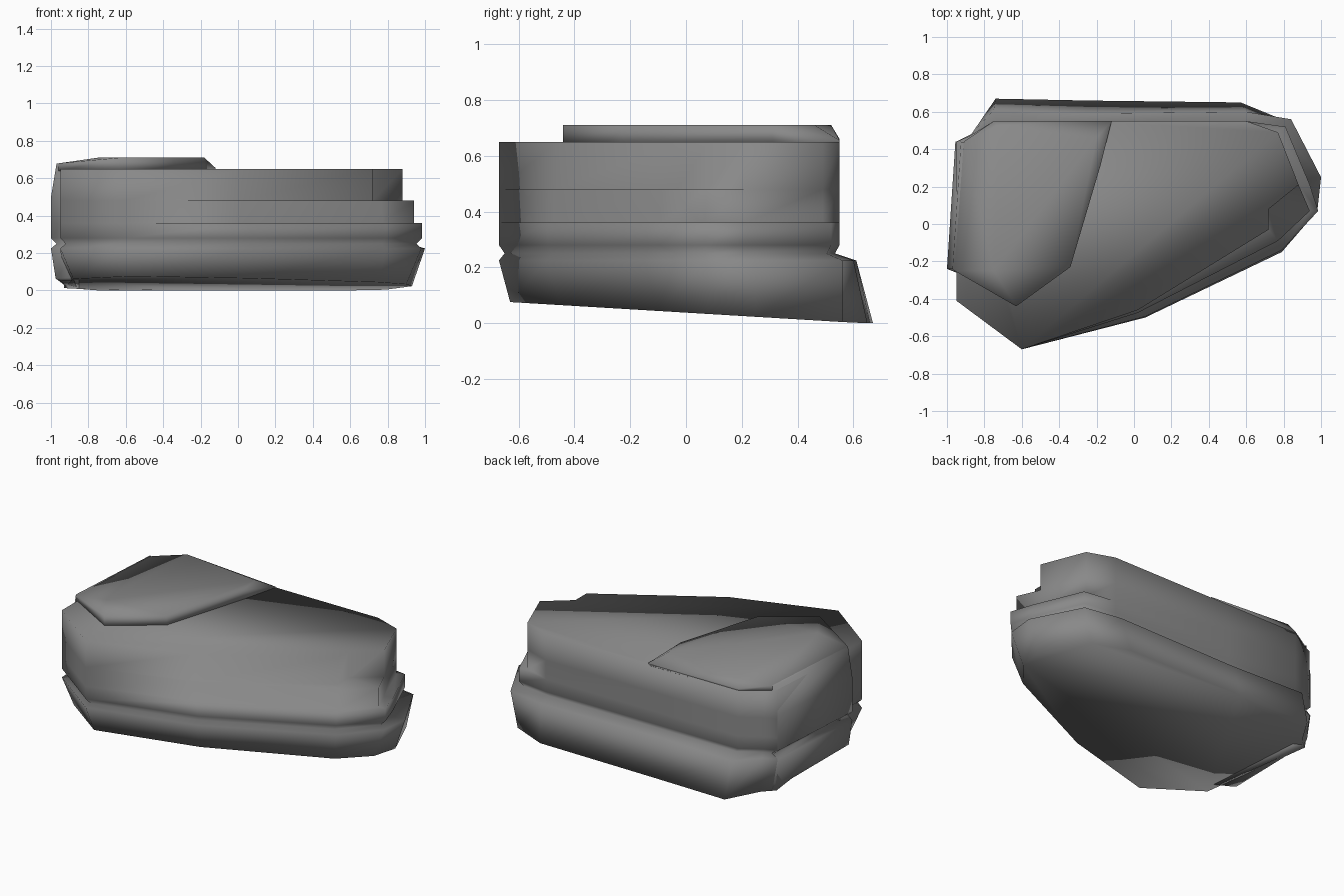
import bpy, bmesh, math

if "Cube" in bpy.data.objects:
    bpy.data.objects.remove(bpy.data.objects["Cube"])

stone = bpy.data.materials.new("dark_stone")
stone.diffuse_color = (.25, .25, .25, 1)
stone.use_nodes = True
stone.node_tree.nodes["Principled BSDF"].inputs["Base Color"].default_value = stone.diffuse_color


def finish(name, bm):
    bmesh.ops.remove_doubles(bm, verts=bm.verts[:], dist=.0005)
    bmesh.ops.recalc_face_normals(bm, faces=bm.faces[:])
    me = bpy.data.meshes.new(name)
    bm.to_mesh(me)
    bm.free()
    me.materials.append(stone)
    ob = bpy.data.objects.new(name, me)
    bpy.context.collection.objects.link(ob)
    for p in me.polygons:
        p.use_smooth = True
    return ob


def loft(name, rings):
    """Skin a stack of 3D rings with equal point counts and cap both ends."""
    bm = bmesh.new()
    loops = [[bm.verts.new(p) for p in r] for r in rings]
    n = len(rings[0])
    for a, b in zip(loops, loops[1:]):
        for i in range(n):
            j = (i + 1) % n
            bm.faces.new((a[i], a[j], b[j], b[i]))
    bm.faces.new(loops[0][::-1])
    bm.faces.new(loops[-1])
    return finish(name, bm)


def at(outline, z):
    return [(x, y, z) for x, y in outline]


def changed(outline, edits):
    return [edits.get(i, p) for i, p in enumerate(outline)]


def floor_z(y):
    return max(0, .038 - .06 * y)


# Plan outlines, counter-clockwise from the front-left corner
foot = [(-.88, -.39), (-.57, -.63), (.05, -.45), (.75, -.10), (.90, .08), (.93, .25),
        (.79, .56), (.57, .65), (-.25, .66), (-.74, .67), (-.86, .48), (-.93, .42)]
ledge = [(-.95, -.41), (-.60, -.67), (.06, -.50), (.79, -.15), (.98, .07), (1.0, .25),
         (.84, .56), (.60, .60), (-.25, .59), (-.75, .61), (-.87, .48), (-.95, .44)]
lower = changed(ledge, {2: (.06, -.495), 3: (.79, -.14), 4: (.985, .07), 5: (.94, .21),
                        6: (.81, .52), 7: (.60, .55), 8: (-.25, .55), 9: (-.75, .55),
                        10: (-.88, .47)})
middle = changed(lower, {2: (.02, -.475), 3: (.77, -.09), 4: (.94, .07),
                         5: (.88, .21), 6: (.77, .49)})
upper = changed(middle, {2: (.02, -.46), 3: (.72, -.03), 4: (.72, .08)})
neck = [(x * .97, y * .97) for x, y in lower]

# Layered rock: sloping foot, ledge, groove, then three stepped strata
loft("layered_rock", [
    [(x, y, floor_z(y)) for x, y in foot],
    at(ledge, .225), at(neck, .25), at(lower, .28), at(lower, .36),
    at(middle, .36), at(middle, .48), at(upper, .48), at(upper, .65)])

# Thin slab against the left side, following the groove
slab = []
for z, dx in [(0, .05), (.06, .025), (.225, 0), (.25, .03), (.28, 0),
              (.50, 0), (.68, .03)]:
    plan = [(-1 + dx, -.24), (-.85, -.30), (-.85, .41), (-.955 + dx, .44)]
    slab.append([(x, y, max(z, floor_z(y) + z * .2)) for x, y in plan])
loft("left_slab", slab)

# Raised top layer that thins out toward the back
cap = [(-.96, -.25), (-.63, -.44), (-.34, -.23), (-.18, .31), (-.12, .55),
       (-.75, .55), (-.91, .44)]
cap_z = [.68, .71, .71, .71, .655, .66, .68]
bm = bmesh.new()
low = [bm.verts.new((x, y, .64)) for x, y in cap]
top = [bm.verts.new((x, y, z)) for (x, y), z in zip(cap, cap_z)]
for i in range(7):
    j = (i + 1) % 7
    bm.faces.new((low[i], low[j], top[j], top[i]))
bm.faces.new(low[::-1])
a, b, c = [bm.verts.new(p) for p in ((-.75, -.25, .71), (-.2, .46, .71), (-.72, .52, .71))]
for f in ((top[0], top[1], a), (top[1], top[2], a), (top[2], top[3], b, a),
          (top[3], top[4], b), (top[4], top[5], c, b), (top[5], top[6], c),
          (top[6], top[0], a, c), (a, b, c)):
    bm.faces.new(f)
finish("top_layer", bm)
